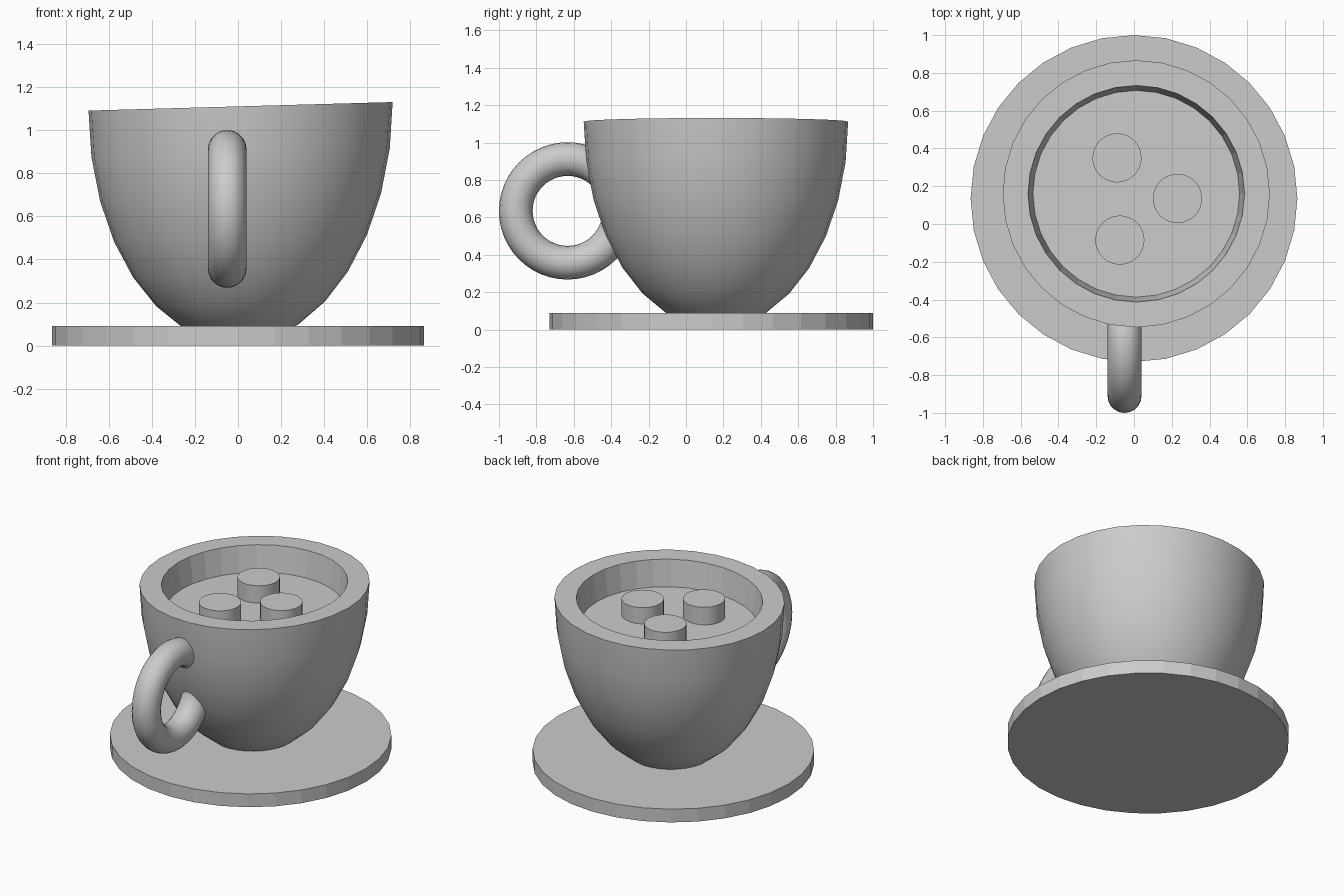
import bpy
import bmesh
from math import sin, cos, pi, radians
from mathutils import Matrix

cube = bpy.data.objects.get("Cube")
if cube:
    bpy.data.objects.remove(cube, do_unlink=True)

grey = bpy.data.materials.new("plain_grey")
grey.use_nodes = True
colour = (0.6, 0.6, 0.6, 1)
grey.diffuse_color = colour
grey.node_tree.nodes["Principled BSDF"].inputs["Base Color"].default_value = colour


def lathe(name, profile, location, sides=32, smooth=False):
    """Revolve (radius, height) points around z; zero radius closes an end."""
    bm = bmesh.new()
    verts = [bm.verts.new((r, 0, z)) for r, z in profile]
    edges = [bm.edges.new(pair) for pair in zip(verts, verts[1:])]
    bmesh.ops.spin(bm, geom=verts + edges, cent=(0, 0, 0), axis=(0, 0, 1),
                   angle=2 * pi, steps=sides, use_duplicate=False)
    bmesh.ops.remove_doubles(bm, verts=bm.verts, dist=1e-4)
    bmesh.ops.recalc_face_normals(bm, faces=bm.faces)
    mesh = bpy.data.meshes.new(name)
    bm.to_mesh(mesh)
    bm.free()
    obj = bpy.data.objects.new(name, mesh)
    bpy.context.collection.objects.link(obj)
    obj.location = location
    finish(obj, smooth)
    return obj


def finish(obj, smooth):
    obj.data.materials.append(grey)
    if smooth:
        bpy.ops.object.select_all(action="DESELECT")
        obj.select_set(True)
        bpy.context.view_layer.objects.active = obj
        bpy.ops.object.shade_smooth_by_angle(angle=radians(30))


def disc(name, radius, height, location, sides=32, smooth=False):
    return lathe(name, [(0, 0), (radius, 0), (radius, height), (0, height)],
                 location, sides, smooth)


# Saucer
disc("saucer", 0.865, 0.09, (0, 0.135, 0))

# Cup: half ellipsoid with a thick rim and a shallow tapered recess
RADIUS, DEPTH, STEPS = 0.707, 1.104, 8
RIM = (0.012, 0.16, 1.112)
FLOOR = -0.175
bowl = []
for i in range(STEPS + 1):
    a = pi / 2 * i / STEPS
    bowl.append((RADIUS * sin(a), -DEPTH * cos(a)))
bowl += [(0.573, 0), (0.547, FLOOR), (0, FLOOR)]
cup = lathe("cup", bowl, RIM, smooth=True)

# The rim leans up slightly towards the left
lean = Matrix.Identity(4)
lean[2][0] = 0.028
cup.data.transform(lean)

# Recess wall stays faceted
for face in cup.data.polygons:
    c = face.center
    if FLOOR + 0.03 < c.z < -0.03 and c.xy.length < 0.57 and abs(face.normal.z) < 0.3:
        face.use_smooth = False

# Three short pegs standing in the cup
for i, (x, y) in enumerate([(-0.09, 0.35), (0.23, 0.135), (-0.075, -0.085)]):
    disc(f"peg_{i + 1}", 0.13, 0.125, (x, y, RIM[2] + FLOOR - 0.01), smooth=True)

# Ring handle on the front
bpy.ops.mesh.primitive_torus_add(
    major_radius=0.277, minor_radius=0.09, major_segments=48, minor_segments=20,
    location=(-0.05, -0.633, 0.635), rotation=(0, pi / 2, 0))
handle = bpy.context.object
handle.name = "handle"
finish(handle, True)
